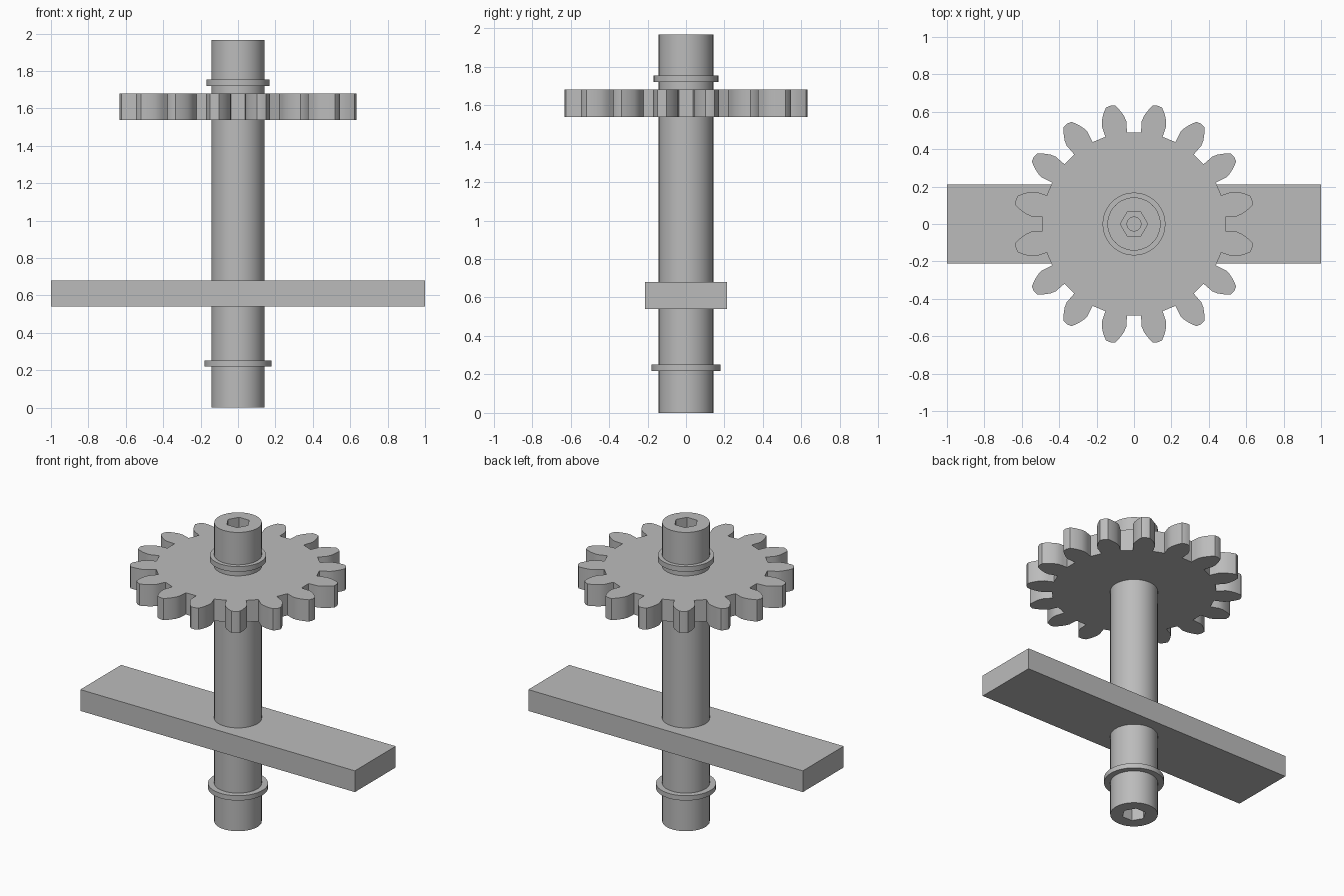
import bpy
import bmesh
from math import cos, sin, pi, radians

SIDES = 48
TEETH = 16

default = bpy.data.objects.get("Cube")
if default:
    bpy.data.objects.remove(default, do_unlink=True)

steel = bpy.data.materials.new("plain grey steel")
steel.use_nodes = True
steel.diffuse_color = (0.5, 0.5, 0.5, 1)
steel.node_tree.nodes["Principled BSDF"].inputs["Base Color"].default_value = (0.5, 0.5, 0.5, 1)


def finish(name, bm, angle=30):
    """Turn a bmesh into a named, shaded object."""
    bmesh.ops.recalc_face_normals(bm, faces=bm.faces)
    mesh = bpy.data.meshes.new(name)
    bm.to_mesh(mesh)
    bm.free()
    mesh.materials.append(steel)
    obj = bpy.data.objects.new(name, mesh)
    bpy.context.collection.objects.link(obj)
    bpy.ops.object.select_all(action="DESELECT")
    obj.select_set(True)
    bpy.context.view_layer.objects.active = obj
    bpy.ops.object.shade_smooth_by_angle(angle=radians(angle))
    return obj


def section(bm, radius, z, hexagonal=False):
    """One ring of vertices, round or hexagonal, with a corner on x."""
    ring = []
    for i in range(SIDES):
        a = 2 * pi * i / SIDES
        r = radius
        if hexagonal:
            r *= cos(pi / 6) / cos(a % (pi / 3) - pi / 6)
        ring.append(bm.verts.new((r * cos(a), r * sin(a), z)))
    return ring


def bridge(bm, lower, upper):
    for i in range(SIDES):
        j = (i + 1) % SIDES
        bm.faces.new((lower[i], lower[j], upper[j], upper[i]))


# Shaft with a hexagonal socket and a small drilled hole in each end
HEIGHT, SOCKET, DRILL = 1.967, 0.13, 0.17
half = [
    (0.037, DRILL, False), (0.037, SOCKET, False),
    (0.073, SOCKET, True), (0.073, 0, True), (0.142, 0, False),
]
bm = bmesh.new()
rings = [section(bm, r, z, h) for r, z, h in half]
rings += [section(bm, r, HEIGHT - z, h) for r, z, h in reversed(half)]
for lower, upper in zip(rings, rings[1:]):
    bridge(bm, lower, upper)
bm.faces.new(rings[0])
bm.faces.new(rings[-1])
finish("shaft", bm)


# Retaining rings
def collar(name, outer, bottom, top, inner=0.138):
    bm = bmesh.new()
    loop = [section(bm, r, z) for r, z in
            ((inner, bottom), (outer, bottom), (outer, top), (inner, top))]
    for i in range(len(loop)):
        bridge(bm, loop[i], loop[(i + 1) % len(loop)])
    finish(name, bm)


collar("upper_retaining_ring", 0.168, 1.72, 1.754)
collar("lower_retaining_ring", 0.179, 0.219, 0.251)

# Gear: one tooth outline (distance out, half width) repeated round the disc
flank = [(0.487, 0.059), (0.52, 0.063), (0.546, 0.067), (0.575, 0.061),
         (0.60, 0.050), (0.622, 0.038), (0.640, 0.025)]
tooth = [(r, -w) for r, w in flank] + [(0.645, 0)] + [(r, w) for r, w in reversed(flank)]
bm = bmesh.new()
outline = []
for i in range(TEETH):
    a = 2 * pi * (i + 0.5) / TEETH
    for r, w in tooth:
        outline.append(bm.verts.new((r * cos(a) - w * sin(a), r * sin(a) + w * cos(a), 1.538)))
base = bm.faces.new(outline)
extruded = bmesh.ops.extrude_face_region(bm, geom=[base], use_keep_orig=True)
raised = [v for v in extruded["geom"] if isinstance(v, bmesh.types.BMVert)]
bmesh.ops.translate(bm, verts=raised, vec=(0, 0, 0.143))
finish("gear", bm, 25)

# Flat crossbar through which the shaft passes
bm = bmesh.new()
bmesh.ops.create_cube(bm, size=1)
bmesh.ops.scale(bm, vec=(2, 0.425, 0.14), verts=bm.verts)
bmesh.ops.translate(bm, vec=(0, 0, 0.61), verts=bm.verts)
finish("crossbar", bm)
